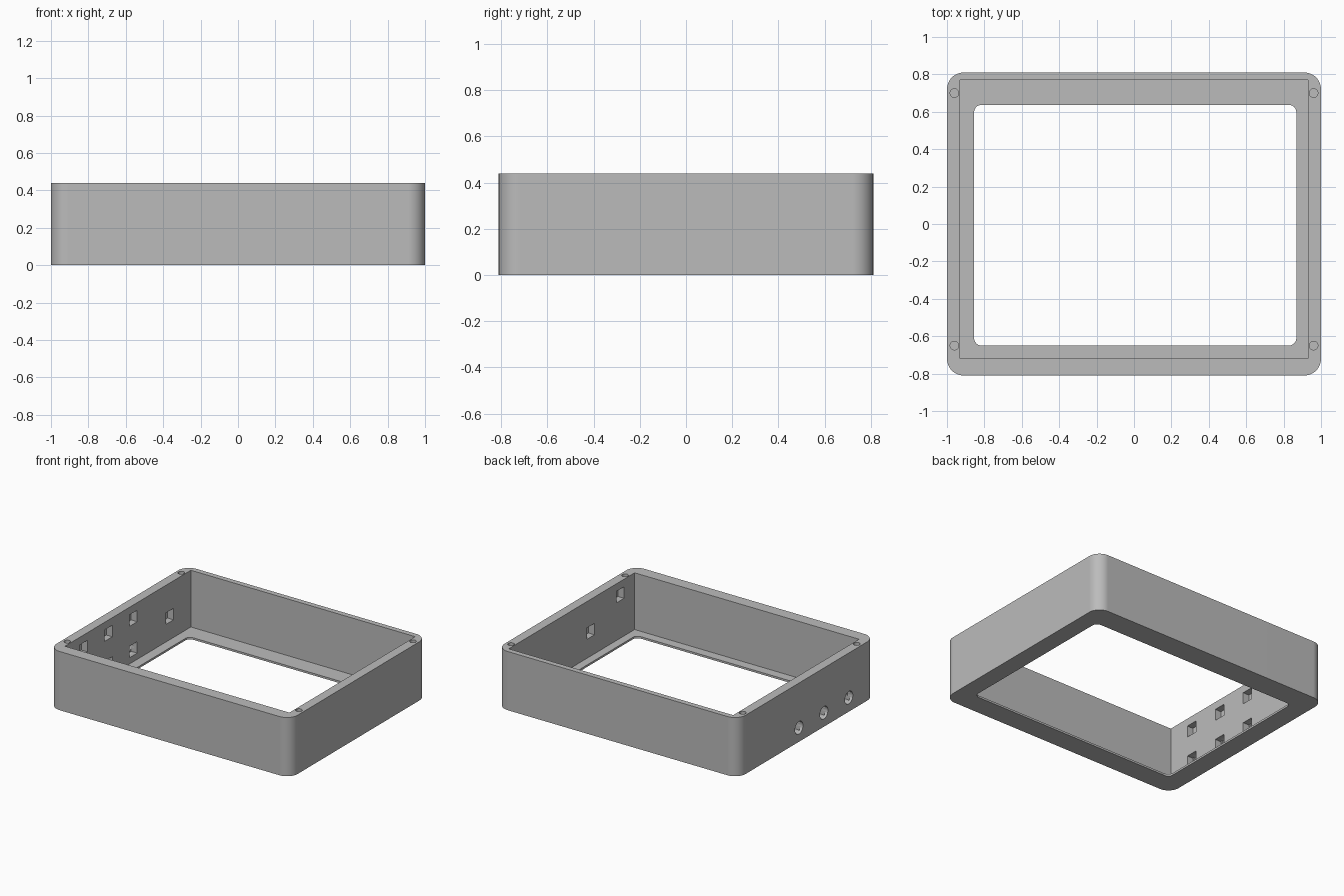
import bpy, bmesh, math
from mathutils import Matrix, Vector

cube = bpy.data.objects.get("Cube")
if cube:
    bpy.data.objects.remove(cube, do_unlink=True)

HEIGHT, FLOOR = 0.44, 0.015

# Single grey plastic
grey = bpy.data.materials.new("grey plastic")
grey.use_nodes = True
colour = (0.5, 0.5, 0.5, 1)
grey.diffuse_color = colour
grey.node_tree.nodes["Principled BSDF"].inputs["Base Color"].default_value = colour


def to_object(bm, name):
    bmesh.ops.recalc_face_normals(bm, faces=bm.faces)
    mesh = bpy.data.meshes.new(name)
    bm.to_mesh(mesh)
    bm.free()
    mesh.materials.append(grey)
    obj = bpy.data.objects.new(name, mesh)
    bpy.context.collection.objects.link(obj)
    return obj


def slab(name, x0, x1, y0, y1, z0, z1, radius=0, steps=16):
    """Upright block, with rounded vertical corners if a radius is given."""
    bm = bmesh.new()
    verts = []
    corners = ((x1, y1), (x0, y1), (x0, y0), (x1, y0))
    for i, (x, y) in enumerate(corners):
        sx, sy = (1 if x == x1 else -1), (1 if y == y1 else -1)
        for k in range(steps + 1 if radius else 1):
            a = math.radians(90) * (i + k / steps)
            verts.append(bm.verts.new((x - sx * radius + radius * math.cos(a),
                                       y - sy * radius + radius * math.sin(a), z0)))
    base = bm.faces.new(verts)
    top = bmesh.ops.extrude_face_region(bm, geom=[base])["geom"]
    bmesh.ops.translate(bm, vec=(0, 0, z1 - z0),
                        verts=[v for v in top if isinstance(v, bmesh.types.BMVert)])
    return to_object(bm, name)


def rod(name, centre, radius, length, axis):
    bm = bmesh.new()
    turn = Vector((0, 0, 1)).rotation_difference(Vector(axis)).to_matrix().to_4x4()
    bmesh.ops.create_cone(bm, cap_ends=True, segments=32, radius1=radius, radius2=radius,
                          depth=length, matrix=Matrix.Translation(centre) @ turn)
    return to_object(bm, name)


# Outer body
frame = slab("enclosure_frame", -1, 1, -0.81, 0.81, 0, HEIGHT, 0.09)
bpy.context.view_layer.objects.active = frame
frame.select_set(True)


def cut(cutter):
    cutter.hide_render = True
    mod = frame.modifiers.new("cut", 'BOOLEAN')
    mod.operation, mod.solver, mod.object = 'DIFFERENCE', 'EXACT', cutter
    bpy.ops.object.modifier_apply(modifier=mod.name)
    bpy.data.objects.remove(cutter, do_unlink=True)


# Main cavity and the rounded window in the floor
cut(slab("cavity", -0.93, 0.93, -0.72, 0.77, FLOOR, 1))
cut(slab("floor_window", -0.855, 0.868, -0.65, 0.637, -0.2, 0.2, 0.04, 8))

# Blind square pockets inside the side walls
ROW = (-0.50, -0.205, 0.09)
LOW, HIGH = 0.105, 0.34
pockets = [(-1, y, z) for y in ROW for z in (LOW, HIGH)]
pockets += [(-1, 0.52, 0.19), (1, -0.55, HIGH), (1, -0.2, 0.2)]
for side, y, z in pockets:
    x0, x1 = sorted((side * 0.9, side * 0.98))
    cut(slab("pocket", x0, x1, y - 0.045, y + 0.045, z - 0.043, z + 0.043))

# Round holes through the wall behind the lower row
for y in ROW:
    cut(rod("port", (-1, y, LOW), 0.047, 0.09, (1, 0, 0)))

# Screw holes in the rim corners
for x in (-0.96, 0.96):
    for y in (-0.65, 0.70):
        cut(rod("screw_hole", (x, y, HEIGHT), 0.023, 0.3, (0, 0, 1)))

# Smooth rounded corners, crisp flat faces
bpy.ops.object.shade_smooth_by_angle(angle=math.radians(30))
weighted = frame.modifiers.new("flat_face_normals", 'WEIGHTED_NORMAL')
weighted.keep_sharp = True
